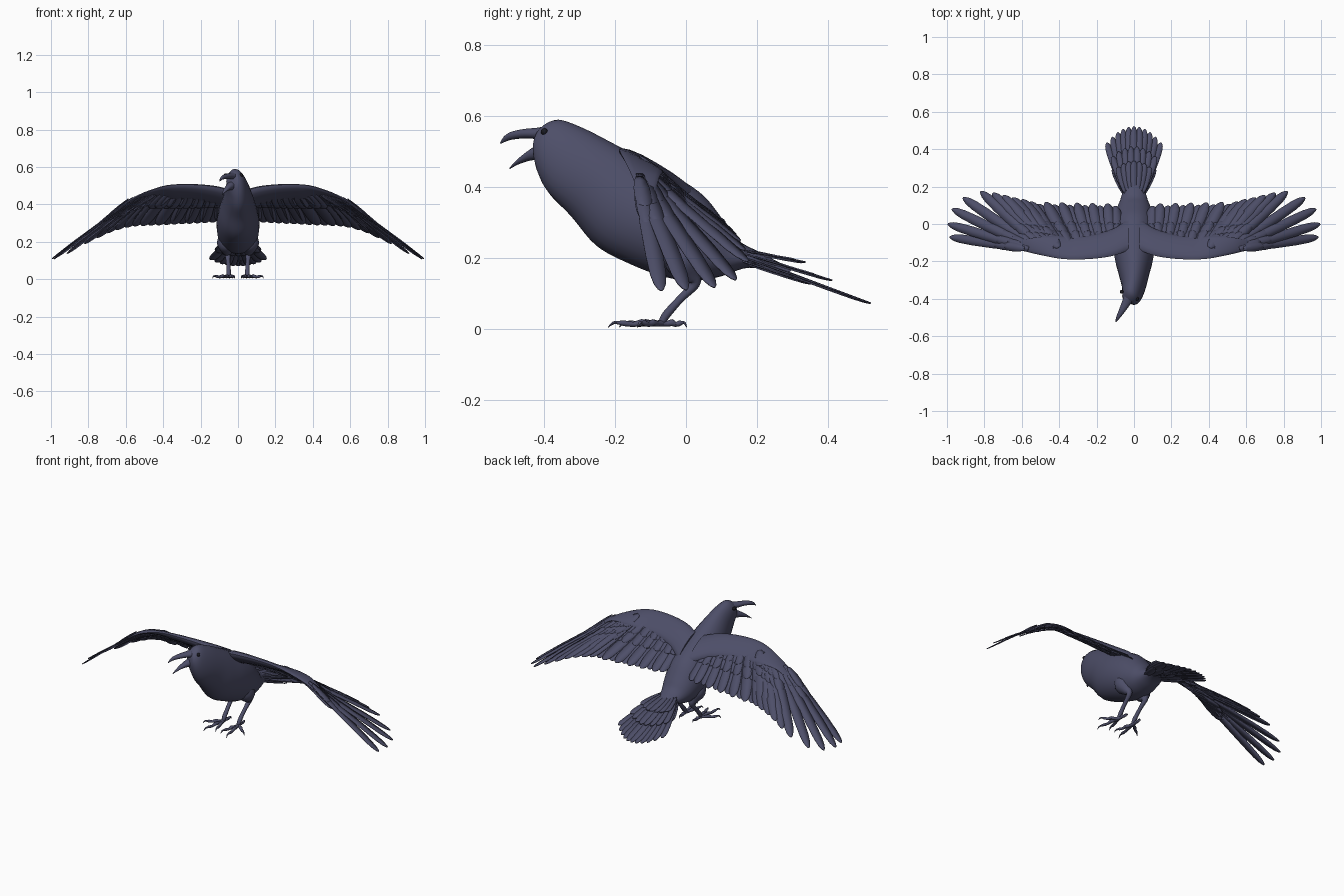
import bpy, bmesh, math
from mathutils import Vector as V

if "Cube" in bpy.data.objects:
    bpy.data.objects.remove(bpy.data.objects["Cube"])

mat = bpy.data.materials.new("dark_plumage")
mat.diffuse_color = (0.075, 0.077, 0.14, 1)
mat.use_nodes = True
mat.node_tree.nodes["Principled BSDF"].inputs["Base Color"].default_value = mat.diffuse_color
eye_mat = bpy.data.materials.new("eye_black")
eye_mat.diffuse_color = (0.01, 0.01, 0.015, 1)
eye_mat.use_nodes = True
eye_mat.node_tree.nodes["Principled BSDF"].inputs["Base Color"].default_value = eye_mat.diffuse_color


def finish(name, bm, mirror=False, thick=0, m=mat):
    bmesh.ops.recalc_face_normals(bm, faces=bm.faces)
    me = bpy.data.meshes.new(name)
    bm.to_mesh(me)
    bm.free()
    ob = bpy.data.objects.new(name, me)
    bpy.context.collection.objects.link(ob)
    me.materials.append(m)
    bpy.ops.object.select_all(action='DESELECT')
    ob.select_set(True)
    bpy.context.view_layer.objects.active = ob
    bpy.ops.object.shade_smooth_by_angle(angle=math.radians(45))
    if thick:
        s = ob.modifiers.new("thickness", 'SOLIDIFY')
        s.thickness, s.offset = thick, 0
    if mirror:
        ob.modifiers.new("mirror", 'MIRROR')
    return ob


def smooth_rows(rows, sub):
    """Catmull-Rom resampling of parameter tuples."""
    out = []
    for i in range(len(rows) - 1):
        a, b, c, d = (rows[min(max(i + k, 0), len(rows) - 1)] for k in (-1, 0, 1, 2))
        for j in range(sub):
            t = j / sub
            out.append([0.5 * (2*q + (r - p)*t + (2*p - 5*q + 4*r - s)*t*t + (3*q - p - 3*r + s)*t**3)
                        for p, q, r, s in zip(a, b, c, d)])
    return out + [list(rows[-1])]


def skin(bm, rings, n):
    """Skin elliptical rings given as (centre, u, v)."""
    loops = [[bm.verts.new(c + u*math.cos(2*math.pi*k/n) + v*math.sin(2*math.pi*k/n)) for k in range(n)]
             for c, u, v in rings]
    for a, b in zip(loops, loops[1:]):
        for k in range(n):
            bm.faces.new((a[k], a[(k+1) % n], b[(k+1) % n], b[k]))
    bm.faces.new(loops[0])
    bm.faces.new(loops[-1])


def profile_loft(name, rows, n=24, sub=5):
    """Rows: top y,z, bottom y,z, half width, centre x, yaw degrees."""
    rings = []
    for yt, zt, yb, zb, w, x, yaw in smooth_rows(rows, sub):
        a = math.radians(yaw)
        rings.append((V((x, (yt+yb)/2, (zt+zb)/2)), V((math.cos(a), -math.sin(a), 0))*w,
                      V((0, (yt-yb)/2, (zt-zb)/2))))
    bm = bmesh.new()
    skin(bm, rings, n)
    return finish(name, bm)


def tube(bm, rows, n=10, sub=4):
    """Rows: x, y, z, radius."""
    pts = smooth_rows(rows, sub)
    rings = []
    for i, p in enumerate(pts):
        d = V(pts[min(i+1, len(pts)-1)][:3]) - V(pts[max(i-1, 0)][:3])
        u = d.cross(V((1, 0.2, 0))).normalized()
        rings.append((V(p[:3]), u*p[3], d.normalized().cross(u)*p[3]))
    skin(bm, rings, n)


SHAPE = [(0, .4), (.15, .7), (.4, .95), (.7, 1), (.86, .9), (.94, .68), (.985, .35), (1, .1)]


def feather(bm, root, tip, width, nrm, bend=0.0, roll=0.12):
    root, tip = V(root), V(tip)
    d = tip - root
    nrm = V(nrm)
    side = d.cross(nrm).normalized()
    nrm = side.cross(d).normalized()
    side = (side + nrm*roll)*width/2
    rows = []
    for t, w in SHAPE:
        c = root + d*t + nrm*(bend*d.length*math.sin(math.pi*t))
        rows.append([bm.verts.new(c + side*(w*k) - nrm*(abs(k)*w*width*.06)) for k in (-1, 0, 1)])
    for a, b in zip(rows, rows[1:]):
        for k in (0, 1):
            bm.faces.new((a[k], a[k+1], b[k+1], b[k]))


# Body with neck and head turned towards -x
profile_loft("body", [
    (-.412, .552, -.418, .505, .024, -.036, 30),
    (-.400, .573, -.420, .478, .040, -.028, 30),
    (-.360, .590, -.410, .430, .053, -.015, 26),
    (-.290, .566, -.385, .380, .064, -.004, 12),
    (-.200, .520, -.325, .318, .082, 0, 0),
    (-.120, .478, -.255, .236, .102, 0, 0),
    (-.030, .430, -.170, .188, .114, 0, 0),
    (.050, .375, -.060, .146, .112, 0, 0),
    (.110, .300, .030, .136, .096, 0, 0),
    (.150, .248, .100, .148, .075, 0, 0),
    (.210, .215, .180, .172, .055, 0, 0),
    (.300, .168, .285, .152, .035, 0, 0)])

# Open beak
profile_loft("upper_beak", [
    (-.385, .575, -.395, .532, .030, -.024, 30),
    (-.415, .568, -.420, .535, .024, -.040, 30),
    (-.455, .564, -.455, .537, .018, -.060, 30),
    (-.492, .556, -.488, .534, .012, -.080, 30),
    (-.513, .543, -.507, .529, .007, -.091, 30),
    (-.525, .524, -.522, .522, .002, -.098, 30)], 14)
profile_loft("lower_beak", [
    (-.385, .530, -.395, .475, .030, -.024, 30),
    (-.415, .520, -.415, .476, .023, -.040, 30),
    (-.445, .502, -.442, .474, .017, -.056, 30),
    (-.475, .478, -.473, .464, .010, -.072, 30),
    (-.498, .454, -.497, .451, .002, -.085, 30)], 14)

# Eyes
for name, p in (("right_eye", (.017, -.400, .556)), ("left_eye", (-.066, -.362, .556))):
    bm = bmesh.new()
    bmesh.ops.create_uvsphere(bm, u_segments=16, v_segments=10, radius=.010)
    bmesh.ops.translate(bm, verts=bm.verts, vec=p)
    finish(name, bm, m=eye_mat)

# Legs: feathered thigh, shank, toes with claws
bm = bmesh.new()
tube(bm, [(.06, -.03, .24, .04), (.062, -.01, .19, .05), (.058, .015, .15, .028), (.055, .024, .125, .015),
          (.052, -.015, .085, .011), (.050, -.055, .04, .012), (.050, -.068, .018, .010)], 14)
for x, y in ((.135, -.135), (.075, -.215), (.018, -.185), (.045, .0)):
    a = V((.050, -.066, .016))
    d = V((x, y, .012)) - a
    row = [(0, .016, .010), (.2, .014, .008), (.4, .017, .010), (.55, .012, .007), (.72, .015, .008),
           (.84, .017, .005), (.94, .016, .004), (1.03, .004, .001)]
    tube(bm, [(a.x + d.x*t, a.y + d.y*t, z, r) for t, z, r in row], 8, 2)
finish("legs", bm, mirror=True)

# Wing arms: flattened leading edge from shoulder to hand
N_IN, N_OUT = V((0, .54, .84)), V((.6, 0, .8))
bm = bmesh.new()
rings = []
for x, y, z, chord, th in smooth_rows([
        (.03, -.140, .470, .20, .030), (.12, -.172, .494, .17, .026), (.25, -.188, .506, .15, .020),
        (.38, -.187, .500, .14, .016), (.50, -.166, .460, .10, .012), (.60, -.143, .405, .06, .008),
        (.72, -.120, .312, .02, .003)], 4):
    f = min(max((x - .35)/.2, 0), 1)
    c = V((0, .84, -.54)).lerp(V((0, 1, -.1)), f).normalized()*chord/2
    rings.append((V((x, y, z)) + c, c, N_IN.lerp(N_OUT, f).normalized()*th))
skin(bm, rings, 16)
finish("wing_arms", bm, mirror=True)

# Wing feathers: primaries, secondaries and their coverts
flight, coverts = bmesh.new(), bmesh.new()
tips = [(.985, -.07, .108), (.995, .0, .110), (.973, .08, .117), (.914, .14, .138), (.82, .174, .19),
        (.755, .165, .222), (.70, .152, .248), (.65, .14, .265), (.60, .13, .278)]
quills = []
for i, tip in enumerate(tips):
    f = i/(len(tips) - 1)
    root = V((.58, -.132, .42)).lerp(V((.40, -.13, .475)), f)
    quills.append((root, V(tip), .05 + .012*f, N_OUT.lerp(N_IN, f*.7), .42))
for i in range(12):
    f = i/11
    x = .395 - .315*f
    root = V((x, -.125, .468 - .01*f))
    tip = V((.555 - .455*f, .118 - .012*(i % 2) - .01*f, .285 + .022*f))
    quills.append((root, tip, .062, N_OUT.lerp(N_IN, .7 + .3*min(1, f*3)), .56))
for i, (root, tip, w, nrm, cov) in enumerate(quills):
    feather(flight, root, tip, w, nrm, .012)
    lift = nrm.normalized()*.007
    for length, k in ((cov, 1), (cov*.62, 1.8)):
        feather(coverts, root + lift*k, root.lerp(tip, length) + lift*k*.8, w*.95, nrm, .02)
    feather(coverts, root - lift, root.lerp(tip, cov*.8) - lift, w*.95, nrm, -.01)
finish("flight_feathers", flight, mirror=True, thick=.004)
finish("wing_coverts", coverts, mirror=True, thick=.003)

# Tail fan in three layers
bm = bmesh.new()
T = V((0, .43, .9))
for count, spread, y_mid, y_drop, z_mid, lift, w in (
        (11, .145, .522, .085, .072, 0, .046), (8, .115, .41, .05, .128, .010, .042),
        (7, .085, .33, .03, .172, .018, .04), (7, .11, .36, .05, .138, -.012, .042)):
    for i in range(count):
        s = 2*i/(count - 1) - 1
        off = T*(lift - .006*abs(s))
        feather(bm, V((s*.045, .16, .208)) + off,
                V((s*spread, y_mid - y_drop*s*s, z_mid + y_drop*.45*s*s)) + off,
                w, T, 0, .1 if s > 0 else -.1)
finish("tail_feathers", bm, thick=.004)
